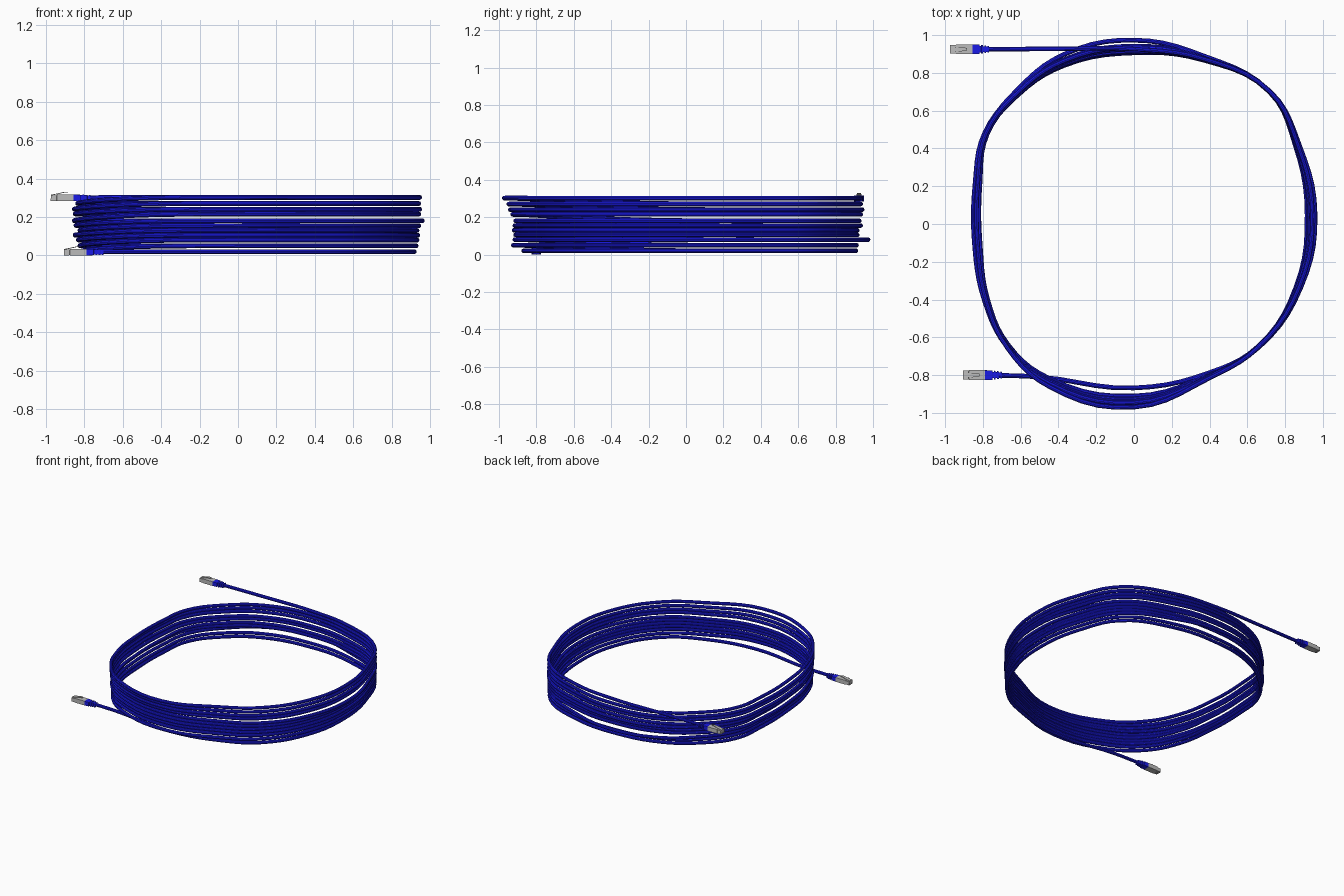
import bpy, bmesh

if "Cube" in bpy.data.objects:
    bpy.data.objects.remove(bpy.data.objects["Cube"])

R = 0.0125  # cable radius


def material(name, rgb):
    m = bpy.data.materials.new(name)
    m.diffuse_color = (*rgb, 1)
    m.use_nodes = True
    m.node_tree.nodes["Principled BSDF"].inputs["Base Color"].default_value = m.diffuse_color
    return m


blue = material("blue_jacket", (0.01, 0.01, 0.8))
grey = material("grey_metal", (0.5, 0.5, 0.5))


def loft(bm, sections, y0=0.0):
    """Rectangular sections (x, half width, z low, z high) joined along x."""
    rings = [[bm.verts.new((x, y0 + sy * w, z)) for sy, z in
              ((-1, lo), (1, lo), (1, hi), (-1, hi))] for x, w, lo, hi in sections]
    for a, b in zip(rings, rings[1:]):
        for i in range(4):
            j = (i + 1) % 4
            bm.faces.new((a[i], a[j], b[j], b[i]))
    bm.faces.new(rings[0][::-1])
    bm.faces.new(rings[-1])


def finish(bm, name, loc, mat, bevel=0.0):
    bmesh.ops.recalc_face_normals(bm, faces=bm.faces)
    me = bpy.data.meshes.new(name)
    bm.to_mesh(me)
    bm.free()
    me.materials.append(mat)
    ob = bpy.data.objects.new(name, me)
    ob.location = loc
    bpy.context.collection.objects.link(ob)
    if bevel:
        mod = ob.modifiers.new("soft_edges", 'BEVEL')
        mod.width, mod.segments = bevel, 2
    return ob


# Coil: one turn seen from above, with the share of the climb to the next level
turn = [(0, -.915, 0), (.4, -.80, 0), (.66, -.65, 0), (.87, -.34, 0), (.94, .05, 0),
        (.865, .42, 0), (.72, .70, 0), (.37, .875, 0), (0, .93, 0), (-.37, .86, 0),
        (-.61, .70, 0), (-.785, .48, 0), (-.83, .22, 0), (-.83, -.13, .1),
        (-.785, -.40, .3), (-.67, -.64, .6), (-.45, -.82, .9)]
# Per turn: height, right, top, left and bottom reach
turns = [(.020, .915, .900, -.810, -.855), (.050, .925, .905, -.810, -.925),
         (.080, .930, .985, -.820, -.915), (.105, .935, .910, -.840, -.910),
         (.130, .930, .910, -.810, -.920), (.155, .940, .935, -.835, -.915),
         (.180, .960, .925, -.845, -.910), (.215, .940, .935, -.840, -.930),
         (.240, .945, .945, -.845, -.945), (.270, .940, .935, -.825, -.955),
         (.302, .945, .925, -.830, -.985)]

path = [(-.75, -.80, .02), (-.5, -.81, .02)]
for k, (z, right, top, left, bottom) in enumerate(turns):
    last = k == len(turns) - 1
    nxt = turns[min(k + 1, len(turns) - 1)]
    for i, (x, y, climb) in enumerate(turn):
        if last and i > 8:
            break
        b = nxt[4] if i > 12 else bottom
        side = (right - .94) if x > 0 else (left + .83)
        end = (top - .93) if y > 0 else (b + .915)
        wx = max(0, 1 - abs(y) / .8)
        wy = max(0, 1 - abs(x + .15) / .7)
        path.append((x + side * wx, y + end * wy, z + (nxt[0] - z) * climb))
path += [(-.4, .927, .302), (-.82, .925, .30)]

cu = bpy.data.curves.new("coiled_cable", 'CURVE')
cu.dimensions = '3D'
cu.resolution_u = 5
cu.bevel_depth = R
cu.bevel_resolution = 3
cu.use_fill_caps = True
sp = cu.splines.new('BEZIER')
sp.bezier_points.add(len(path) - 1)
for p, co in zip(sp.bezier_points, path):
    p.co = co
    p.handle_left_type = p.handle_right_type = 'AUTO'
cu.materials.append(blue)
cable = bpy.data.objects.new("coiled_cable", cu)
bpy.context.collection.objects.link(cable)
bpy.context.view_layer.objects.active = cable
cable.select_set(True)
bpy.ops.object.convert(target='MESH')
bpy.ops.object.shade_smooth_by_angle()


def connector(label, tip):
    # Plug body with a stepped nose and a wider rear shell
    bm = bmesh.new()
    loft(bm, [(0, .0235, -.016, .012), (.03, .0235, -.0165, .013), (.031, .026, -.0175, .0165),
              (.117, .026, -.0175, .0165)])
    finish(bm, label + "_plug_body", tip, grey)

    # Contact blades under the nose
    bm = bmesh.new()
    for i in range(8):
        loft(bm, [(-.001, .0012, -.0170, -.004), (.026, .0012, -.0175, -.004)],
             y0=(i - 3.5) * .0053)
    finish(bm, label + "_contacts", tip, grey)

    # Springy latch rising from the nose
    bm = bmesh.new()
    loft(bm, [(.0, .013, .011, .0155), (.035, .013, .0185, .0225),
              (.068, .010, .026, .030), (.088, .007, .026, .030)])
    finish(bm, label + "_latch", tip, grey)

    # Strain relief boot: block, tapered core and ribs
    bm = bmesh.new()
    loft(bm, [(.115, .026, -.0175, .0165), (.155, .025, -.0165, .0155)])
    loft(bm, [(.150, .017, -.014, .014), (.205, .0135, -.0125, .0125)])
    for i in range(3):
        x, w = .164 + i * .0165, .0235 - i * .0025
        h = .0165 - i * .001
        loft(bm, [(x, w, -h, h), (x + .009, w - .001, -h, h)])
    finish(bm, label + "_strain_relief", tip, blue, .0012)


connector("lower", (-.905, -.80, .0177))
connector("upper", (-.973, .925, .300))
